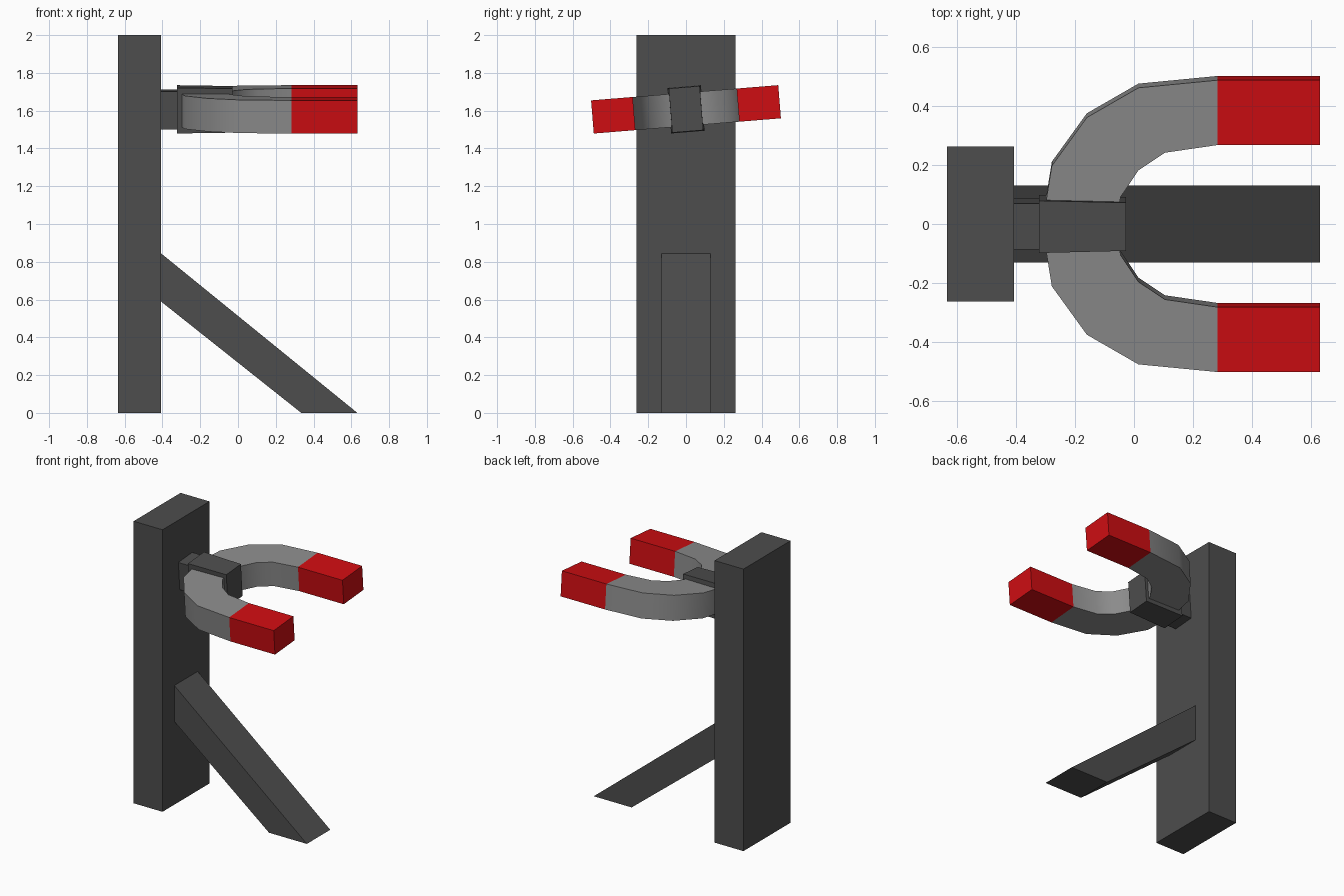
import bpy, bmesh, math
from mathutils import Matrix

if "Cube" in bpy.data.objects:
    bpy.data.objects.remove(bpy.data.objects["Cube"])


def material(name, r, g, b):
    m = bpy.data.materials.new(name)
    m.diffuse_color = (r, g, b, 1)
    m.use_nodes = True
    m.node_tree.nodes["Principled BSDF"].inputs["Base Color"].default_value = m.diffuse_color
    return m


DARK = material("dark_grey", 0.075, 0.075, 0.075)
GREY = material("steel_grey", 0.26, 0.26, 0.26)
RED = material("red_paint", 0.62, 0.004, 0.006)
# Magnet and its holder are rolled slightly about the x axis
TILT = Matrix.Translation((0, 0, 1.607)) @ Matrix.Rotation(math.radians(4.65), 4, 'X')


def loft(name, rings, mat, matrix=Matrix(), smooth=False):
    """Bridge consecutive four-point rings and cap both ends."""
    bm = bmesh.new()
    loops = [[bm.verts.new(p) for p in ring] for ring in rings]
    for a, b in zip(loops, loops[1:]):
        for i in range(4):
            j = (i + 1) % 4
            bm.faces.new((a[i], a[j], b[j], b[i]))
    bm.faces.new(loops[0])
    bm.faces.new(loops[-1])
    bmesh.ops.recalc_face_normals(bm, faces=bm.faces)
    me = bpy.data.meshes.new(name)
    bm.to_mesh(me)
    bm.free()
    me.materials.append(mat)
    ob = bpy.data.objects.new(name, me)
    bpy.context.collection.objects.link(ob)
    ob.matrix_world = matrix
    if smooth:
        bpy.context.view_layer.objects.active = ob
        ob.select_set(True)
        bpy.ops.object.shade_smooth_by_angle(angle=math.radians(40))
        ob.select_set(False)
    return ob


def rect_x(x, hy, hz):
    """Rectangle facing x."""
    return [(x, -hy, -hz), (x, hy, -hz), (x, hy, hz), (x, -hy, hz)]


def bar_ring(outer, inner, h):
    """Cross-section of the magnet bar between an outer and inner plan point."""
    return [(*outer, -h), (*outer, h), (*inner, h), (*inner, -h)]


# Upright post
loft("post", [rect_x(-0.635, 0.263, 1), rect_x(-0.408, 0.263, 1)], DARK,
     Matrix.Translation((0, 0, 1)))

# Diagonal brace
side = [(-0.408, 0.845), (0.632, 0), (0.335, 0), (-0.408, 0.59)]
loft("brace", [[(x, y, z) for x, z in side] for y in (-0.131, 0.131)], DARK)

# Connector and clamp block
loft("connector", [rect_x(-0.41, 0.078, 0.1), rect_x(-0.32, 0.078, 0.1)], DARK, TILT)
loft("clamp", [rect_x(-0.323, 0.089, 0.121), rect_x(-0.028, 0.082, 0.117)], DARK, TILT)

# Horseshoe magnet body: half the plan outline, mirrored across y
H = 0.088
half = [((0.283, 0.497), (0.283, 0.276)),
        ((0.015, 0.471), (0.105, 0.25)),
        ((-0.16, 0.37), (0.015, 0.19)),
        ((-0.279, 0.205), (-0.045, 0.1)),
        ((-0.312, 0.0), (-0.065, 0.0))]
mirrored = [((ox, -oy), (ix, -iy)) for (ox, oy), (ix, iy) in reversed(half[:-1])]
loft("magnet_body", [bar_ring(o, i, H) for o, i in half + mirrored], GREY, TILT, True)

# Red pole tips
for label, s in (("right", 1), ("left", -1)):
    loft(f"magnet_tip_{label}",
         [bar_ring((x, s * 0.497), (x, s * 0.276), H) for x in (0.283, 0.632)], RED, TILT)
